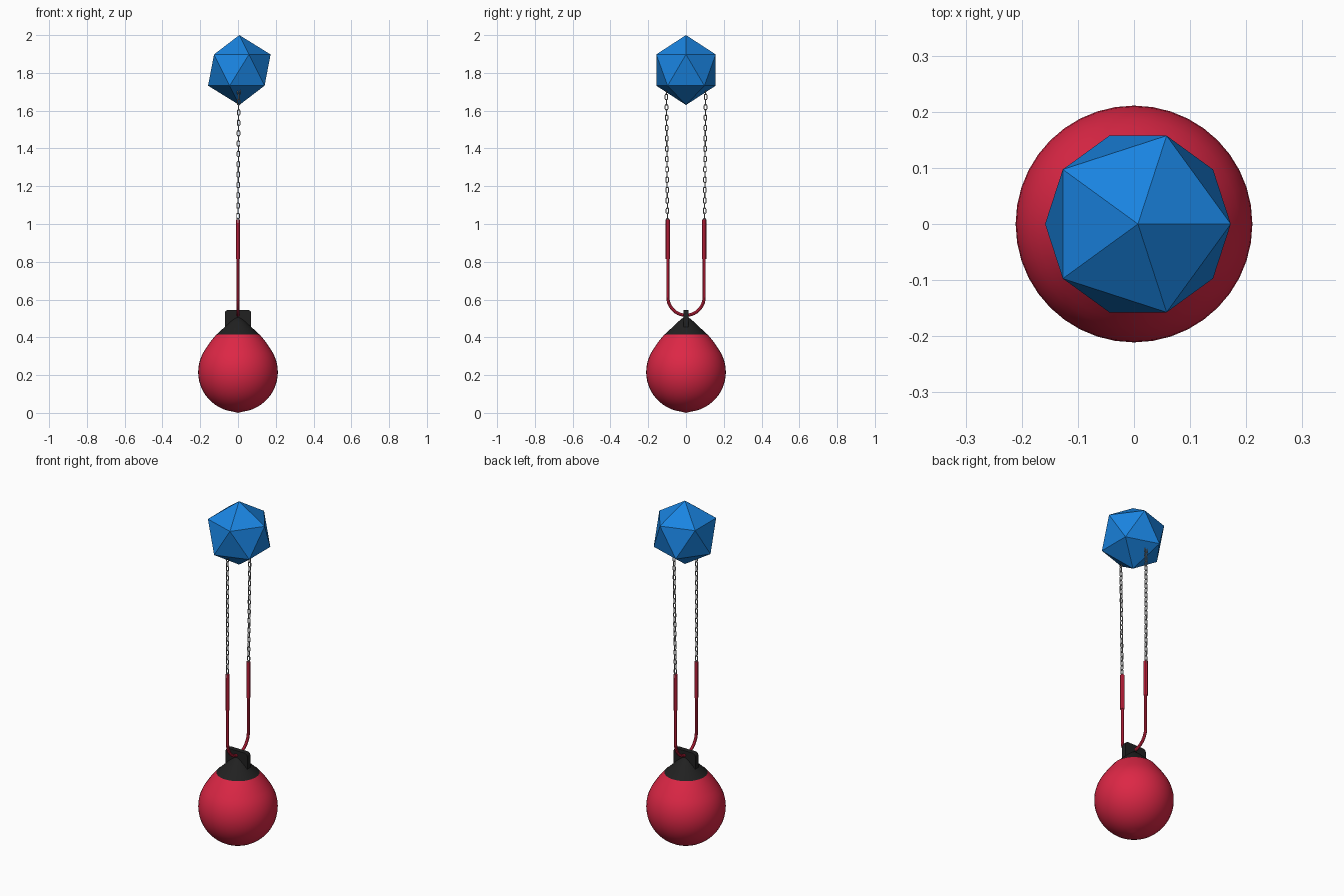
import bpy, bmesh
from math import sin, cos, pi, radians
from mathutils import Vector

if "Cube" in bpy.data.objects:
    bpy.data.objects.remove(bpy.data.objects["Cube"])


def material(name, rgb):
    m = bpy.data.materials.new(name)
    m.diffuse_color = (*rgb, 1)
    m.use_nodes = True
    m.node_tree.nodes["Principled BSDF"].inputs["Base Color"].default_value = m.diffuse_color
    return m


RED = material("red", (0.72, 0.02, 0.06))
BLUE = material("blue", (0.01, 0.23, 0.75))
BLACK = material("black", (0.015, 0.015, 0.015))
STEEL = material("steel", (0.3, 0.3, 0.3))


def finish(ob, mat):
    ob.data.materials.clear()
    ob.data.materials.append(mat)
    bpy.ops.object.select_all(action='DESELECT')
    ob.select_set(True)
    bpy.context.view_layer.objects.active = ob
    if ob.type == 'CURVE':
        bpy.ops.object.convert(target='MESH')
        ob = bpy.context.object
    bpy.ops.object.shade_smooth_by_angle(angle=radians(40))


def lathe(name, profile, mat, steps=40):
    bm = bmesh.new()
    vs = [bm.verts.new((r, 0, z)) for r, z in profile]
    es = [bm.edges.new(p) for p in zip(vs, vs[1:])]
    bmesh.ops.spin(bm, geom=vs + es, axis=(0, 0, 1), cent=(0, 0, 0),
                   angle=2 * pi, steps=steps)
    bmesh.ops.remove_doubles(bm, verts=bm.verts, dist=1e-5)
    bmesh.ops.recalc_face_normals(bm, faces=bm.faces)
    me = bpy.data.meshes.new(name)
    bm.to_mesh(me)
    bm.free()
    ob = bpy.data.objects.new(name, me)
    bpy.context.collection.objects.link(ob)
    finish(ob, mat)


def tubes(name, paths, radius, mat, cyclic=False, res=2):
    cu = bpy.data.curves.new(name, 'CURVE')
    cu.dimensions = '3D'
    cu.bevel_depth, cu.bevel_resolution, cu.use_fill_caps = radius, res, True
    for path in paths:
        sp = cu.splines.new('POLY')
        sp.points.add(len(path) - 1)
        for p, co in zip(sp.points, path):
            p.co = (*co, 1)
        sp.use_cyclic_u = cyclic
    ob = bpy.data.objects.new(name, cu)
    bpy.context.collection.objects.link(ob)
    finish(ob, mat)


# Teardrop bag: sphere below, straight shoulder above
arc = [radians(-90 + 125 * i / 18) for i in range(19)]
bag = [(0.211 * cos(a), 0.216 + 0.211 * sin(a)) for a in arc]
bag[0] = (0, 0.005 - 0.005)
lathe("bag", bag + [(0.146, 0.377), (0.115, 0.415)], RED)

# Black cap cone
lathe("bag_cap", [(0.115, 0.413), (0.079, 0.447), (0.045, 0.48),
                  (0.015, 0.505), (0, 0.507)], BLACK)

# Hanging tab, a thin plate with rounded corners
bpy.ops.mesh.primitive_cube_add(size=1, location=(0, 0, 0.48))
tab = bpy.context.object
tab.name = "hanging_tab"
tab.scale = (0.14, 0.028, 0.13)
bpy.ops.object.transform_apply(location=False, rotation=False, scale=True)
bm = bmesh.new()
bm.from_mesh(tab.data)
corners = [e for e in bm.edges if abs(e.verts[0].co.y - e.verts[1].co.y) > 0.01
           and e.verts[0].co.z > 0]
bmesh.ops.bevel(bm, geom=corners, offset=0.018, segments=4, profile=0.5,
                affect='EDGES')
bm.to_mesh(tab.data)
bm.free()
finish(tab, BLACK)

# U-shaped strap through the tab, thicker sleeves on its upper ends
bend = [(0, 0.096 * cos(a), 0.613 + 0.096 * sin(a))
        for a in [pi + pi * i / 20 for i in range(21)]]
tubes("strap", [[(0, -0.096, 0.84)] + bend + [(0, 0.096, 0.84)]], 0.0085, RED)
tubes("strap_sleeves", [[(0, s * 0.096, 0.815), (0, s * 0.096, 1.023)]
                        for s in (-1, 1)], 0.0115, RED)

# Chains of alternating links
N, half, rad = 26, 0.0085, 0.0068
for s, side in ((-1, "front"), (1, "back")):
    links = []
    for i in range(N):
        t = i / (N - 1)
        centre = Vector((0.004 * t, s * (0.098 + 0.006 * t), 1.015 + 0.685 * t))
        across = Vector((1, 0, 0)) if i % 2 else Vector((0, 1, 0))
        loop = []
        for k in range(12):
            a = pi * (k % 6) / 5 + (pi if k > 5 else 0)
            z = rad * sin(a) + (half if k < 6 else -half)
            loop.append(centre + across * rad * cos(a) + Vector((0, 0, z)))
        links.append(loop)
    tubes(side + "_chain", links, 0.003, STEEL, cyclic=True, res=1)

# Faceted icosahedron at the top
bpy.ops.mesh.primitive_ico_sphere_add(subdivisions=1, radius=0.185,
                                      location=(0.007, 0, 1.815))
gem = bpy.context.object
gem.name = "faceted_top"
gem.data.materials.append(BLUE)
bpy.ops.object.shade_flat()
